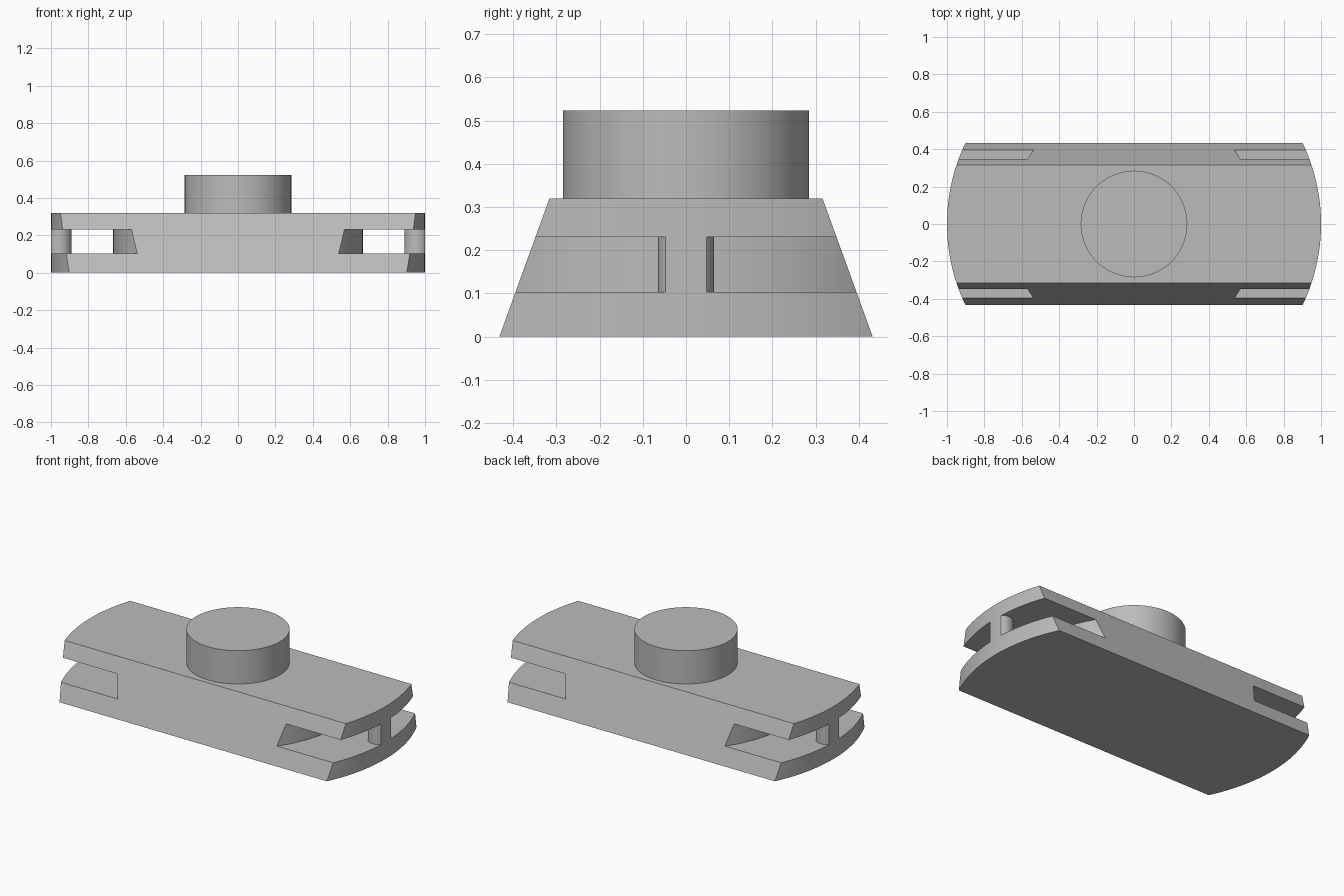
import bpy, bmesh
from math import cos, sin, radians

default = bpy.data.objects.get("Cube")
if default:
    bpy.data.objects.remove(default, do_unlink=True)

gray = bpy.data.materials.new("light gray")
gray.use_nodes = True
COLOR = (0.5, 0.5, 0.5, 1)
gray.diffuse_color = COLOR
gray.node_tree.nodes["Principled BSDF"].inputs["Base Color"].default_value = COLOR


def extrude(name, points, offset):
    """Solid made by sweeping a closed outline of 3D points along offset."""
    bm = bmesh.new()
    face = bm.faces.new([bm.verts.new(p) for p in points])
    swept = bmesh.ops.extrude_face_region(bm, geom=[face])["geom"]
    bmesh.ops.translate(bm, vec=offset,
                        verts=[v for v in swept if isinstance(v, bmesh.types.BMVert)])
    bmesh.ops.recalc_face_normals(bm, faces=bm.faces)
    mesh = bpy.data.meshes.new(name)
    bm.to_mesh(mesh)
    bm.free()
    mesh.materials.append(gray)
    obj = bpy.data.objects.new(name, mesh)
    bpy.context.collection.objects.link(obj)
    return obj


def arc(cx, r, start, end, steps):
    """Points on a circle centred on the x axis, angles in degrees."""
    angles = [radians(start + (end - start) * i / steps) for i in range(steps + 1)]
    return [(cx + r * cos(a), r * sin(a)) for a in angles]


def cut(obj, cutter, operation):
    mod = obj.modifiers.new("cut", "BOOLEAN")
    mod.operation, mod.solver, mod.object = operation, "EXACT", cutter
    bpy.context.view_layer.objects.active = obj
    bpy.ops.object.modifier_apply(modifier=mod.name)
    bpy.data.objects.remove(cutter, do_unlink=True)


def smooth(obj):
    bpy.ops.object.select_all(action="DESELECT")
    obj.select_set(True)
    bpy.context.view_layer.objects.active = obj
    bpy.ops.object.shade_smooth_by_angle(angle=radians(25))


# Body: sloped-side bar with rounded ends
HEIGHT, SLOT_LOW, SLOT_HIGH = 0.32, 0.103, 0.23
section = [(-0.432, 0), (0.432, 0), (0.316, HEIGHT), (-0.316, HEIGHT)]
body = extrude("body", [(-1.1, y, z) for y, z in section], (2.2, 0, 0))
disc = arc(0, 1, 0, 360, 160)[:-1]
cut(body, extrude("end_cutter", [(x, y, -0.1) for x, y in disc], (0, 0, 0.6)), "INTERSECT")

# Curved slot at each end, leaving a round post in the middle
post = arc(0.955, 0.065, 40, 320, 28)
slot = (arc(0, 0.667, -45, 45, 40) + [(1.2, 0.47), (1.2, post[0][1])]
        + post + [(1.2, post[-1][1]), (1.2, -0.47)])
for side in (1, -1):
    cutter = extrude("slot_cutter", [(side * x, side * y, SLOT_LOW) for x, y in slot],
                     (0, 0, SLOT_HIGH - SLOT_LOW))
    cut(body, cutter, "DIFFERENCE")
smooth(body)

# Round knob on top
knob = extrude("knob", [(x, y, HEIGHT) for x, y in arc(0, 0.285, 0, 360, 96)[:-1]],
               (0, 0, 0.203))
smooth(knob)
